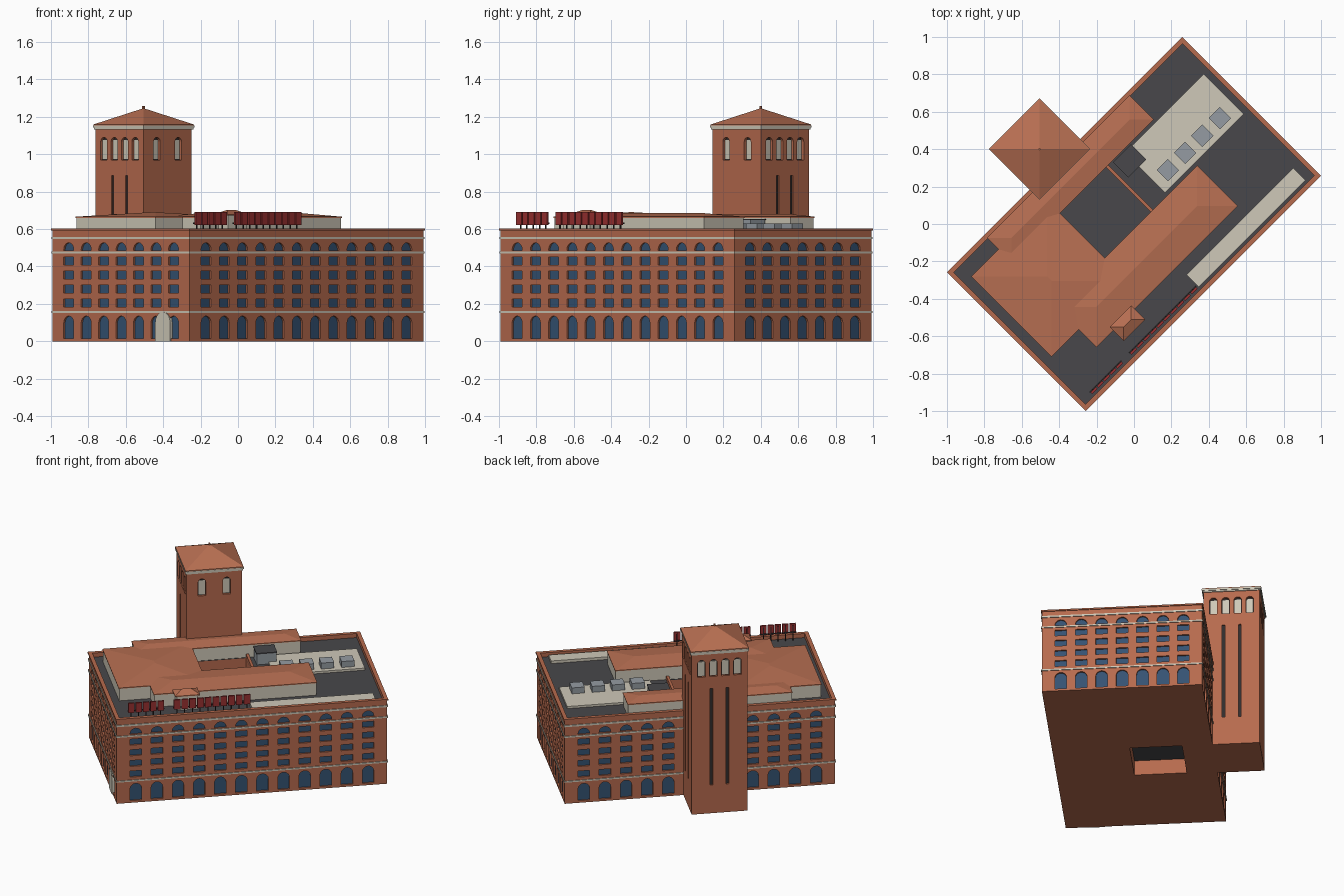
import bpy, bmesh, math
from mathutils import Matrix, Vector

if "Cube" in bpy.data.objects:
    bpy.data.objects.remove(bpy.data.objects["Cube"])

# Everything is laid out in plan axes (u long, v short) and turned 45 degrees at the end
TURN = Matrix.Rotation(math.pi / 4, 4, 'Z')
U, V = 0.884, 0.518                      # half size of the walls
COURT = (-0.24, 0.108, -0.018, 0.32)     # light court
TU, TV, TH = -0.074, 0.64, 0.182         # tower centre and half width


def material(name, r, g, b):
    m = bpy.data.materials.new(name)
    m.diffuse_color = (r, g, b, 1)
    m.use_nodes = True
    m.node_tree.nodes["Principled BSDF"].inputs["Base Color"].default_value = m.diffuse_color
    return m


BRICK = material("brick", 0.47, 0.145, 0.075)
ROOF = material("roof_tile", 0.48, 0.16, 0.085)
PALE = material("pale_stone", 0.62, 0.58, 0.48)
GLASS = material("glass", 0.035, 0.085, 0.17)
DECK = material("dark_deck", 0.065, 0.064, 0.07)
DARK = material("dark_recess", 0.03, 0.025, 0.025)
RED = material("red_metal", 0.32, 0.03, 0.03)
GREY = material("grey_metal", 0.3, 0.33, 0.36)


def finish(name, bm, mat):
    bmesh.ops.recalc_face_normals(bm, faces=bm.faces)
    bm.transform(TURN)
    me = bpy.data.meshes.new(name)
    bm.to_mesh(me)
    bm.free()
    if mat:
        me.materials.append(mat)
    ob = bpy.data.objects.new(name, me)
    bpy.context.collection.objects.link(ob)
    return ob


def loft(bm, a, b):
    """Closed solid between two loops of equal length."""
    va, vb = [bm.verts.new(p) for p in a], [bm.verts.new(p) for p in b]
    n = len(va)
    bm.faces.new(va)
    bm.faces.new(vb)
    for i in range(n):
        j = (i + 1) % n
        bm.faces.new((va[i], va[j], vb[j], vb[i]))


def rect(r, z):
    u0, u1, v0, v1 = r
    return [(u0, v0, z), (u1, v0, z), (u1, v1, z), (u0, v1, z)]


def square(cu, cv, hu, hv):
    return (cu - hu, cu + hu, cv - hv, cv + hv)


def boxes(name, mat, items):
    bm = bmesh.new()
    for r, z0, z1 in items:
        loft(bm, rect(r, z0), rect(r, z1))
    return finish(name, bm, mat)


def ring(name, mat, outer, inner, z0, z1):
    bm = bmesh.new()
    loops = [[bm.verts.new(p) for p in rect(r, z)]
             for r, z in ((outer, z0), (outer, z1), (inner, z1), (inner, z0))]
    for k in range(4):
        a, b = loops[k], loops[(k + 1) % 4]
        for i in range(4):
            j = (i + 1) % 4
            bm.faces.new((a[i], a[j], b[j], b[i]))
    return finish(name, bm, mat)


def hip(name, r, z0, z1, lip=0.006):
    """Hipped roof with a thin eave; square plans become pyramids."""
    u0, u1, v0, v1 = r
    h = min(u1 - u0, v1 - v0) / 2
    bm = bmesh.new()
    base = [bm.verts.new(p) for p in rect(r, z0)]
    eave = [bm.verts.new(p) for p in rect(r, z0 + lip)]
    top = [bm.verts.new(p) for p in rect((u0 + h, u1 - h, v0 + h, v1 - h), z1)]
    bm.faces.new(base)
    for a, b in ((base, eave), (eave, top)):
        for i in range(4):
            j = (i + 1) % 4
            bm.faces.new((a[i], a[j], b[j], b[i]))
    bmesh.ops.remove_doubles(bm, verts=bm.verts, dist=1e-5)
    return finish(name, bm, ROOF)


def outline(s, w, z0, z1, arched):
    h = w / 2
    if not arched:
        return [(s - h, z0), (s + h, z0), (s + h, z1), (s - h, z1)]
    arc = [(s + h * math.cos(math.pi * i / 10), z1 - h + h * math.sin(math.pi * i / 10))
           for i in range(11)]
    return [(s - h, z0), (s + h, z0)] + arc


def faces_of(cu, cv, hu, hv):
    """Middle of each wall and its outward direction."""
    return {k: (Vector((cu + n[0] * hu, cv + n[1] * hv, 0)), Vector((n[0], n[1], 0)))
            for k, n in {"-u": (-1, 0), "+u": (1, 0), "-v": (0, -1), "+v": (0, 1)}.items()}


def panel(bm, face, pts, d0, d1):
    o, n = face
    t = Vector((abs(n.y), abs(n.x), 0))
    loft(bm, *[[o + t * s + n * d + Vector((0, 0, z)) for s, z in pts] for d in (d0, d1)])


def cut(ob, bm):
    cutter = finish("cutter", bm, None)
    cutter.hide_render = True
    mod = ob.modifiers.new("openings", 'BOOLEAN')
    mod.operation, mod.solver, mod.object = 'DIFFERENCE', 'EXACT', cutter
    bpy.context.view_layer.objects.active = ob
    bpy.ops.object.modifier_apply(modifier=mod.name)
    bpy.data.objects.remove(cutter)


# Main block around the court, with recessed windows
walls = ring("main_walls", BRICK, square(0, 0, U, V), COURT, 0, 0.57)
rows = [(0.015, 0.135, True), (0.182, 0.225, False), (0.258, 0.3, False),
        (0.333, 0.376, False), (0.409, 0.451, False), (0.485, 0.527, True)]
cutter, glass = bmesh.new(), bmesh.new()
sides = faces_of(0, 0, U, V)
for key, face in sides.items():
    n, step = (7, 0.132) if "u" in key else (12, 0.138)
    for i in range(n):
        s = (i - (n - 1) / 2) * step
        if key == "+v" and abs(s - TU) < TH + 0.04:
            continue                     # hidden by the tower
        for z0, z1, arched in rows:
            pts = outline(s, 0.076, z0, z1, arched)
            panel(cutter, face, pts, -0.014, 0.01)
            panel(glass, face, pts, -0.02, -0.011)
cut(walls, cutter)
finish("window_glass", glass, GLASS)

# Belts, cornice and parapet
full, inner = square(0, 0, U + 0.005, V + 0.005), square(0, 0, U - 0.02, V - 0.02)
for name, z0, z1 in (("lower_belt", 0.152, 0.162), ("upper_belt", 0.47, 0.48),
                     ("cornice", 0.546, 0.558)):
    ring(name, PALE, full, square(0, 0, U - 0.005, V - 0.005), z0, z1)
ring("parapet", BRICK, square(0, 0, U, V), inner, 0.57, 0.592)
ring("parapet_cap", BRICK, square(0, 0, U + 0.006, V + 0.006), inner, 0.592, 0.602)
ring("roof_deck", DECK, inner, COURT, 0.568, 0.573)
boxes("court_floor", DECK, [(COURT, 0.105, 0.12)])
boxes("court_parapet", BRICK, [((0.108, 0.126, -0.018, 0.32), 0.57, 0.6)])

# Entrance
door = bmesh.new()
panel(door, sides["-u"], outline(-0.32, 0.112, 0, 0.157, True), -0.02, 0.006)
finish("entrance", door, PALE)

# Rooftop storey: pale walls with hipped roofs
for name, r, top in (("west_attic", (-0.813, -0.24, -0.19, 0.417), 0.69),
                     ("front_attic", (-0.608, 0.46, -0.325, -0.018), 0.685),
                     ("back_attic", (-0.608, 0.47, 0.32, 0.503), 0.68)):
    u0, u1, v0, v1 = r
    e = 0.004
    boxes(name, PALE, [((u0 + e, u1 - e, v0 + e, v1 - e), 0.57, 0.66)])
    hip(name + "_roof", r, 0.66, top)
boxes("pavilion", PALE, [((-0.47, -0.33, -0.395, -0.3), 0.57, 0.672)])
hip("pavilion_roof", (-0.482, -0.318, -0.403, -0.297), 0.672, 0.703)

# Rooftop plant
boxes("plant_platform", PALE, [((0.235, 0.83, 0, 0.303), 0.57, 0.588)])
boxes("side_platform", PALE, [((0.007, 0.813, -0.483, -0.39), 0.57, 0.592)])
boxes("cooling_units", GREY, [(square(u, 0.076, 0.042, 0.042), 0.588, 0.63)
                              for u in (0.332, 0.462, 0.592, 0.725)])
boxes("stair_head", GREY, [((0.158, 0.288, 0.2, 0.31), 0.57, 0.648)])
boxes("stair_head_cap", DECK, [((0.155, 0.291, 0.197, 0.313), 0.648, 0.655)])

# Row of plain red roof panels on posts
slabs, posts = [], []
for u0, u1, n in ((-0.805, -0.565, 5), (-0.508, 0.0, 10)):
    p = (u1 - u0) / n
    for i in range(n):
        c = u0 + p * (i + 0.5)
        slabs.append((square(c, -0.478, p * 0.42, 0.006), 0.622, 0.69))
        posts.append((square(c, -0.47, 0.003, 0.003), 0.57, 0.68))
    posts.append(((u0, u1, -0.472, -0.466), 0.628, 0.634))
boxes("roof_panels", RED, slabs)
boxes("roof_panel_frame", DARK, posts)

# Tower with arched belfry openings and slits
tower = boxes("tower", BRICK, [(square(TU, TV, TH, TH), 0, 1.135)])
cutter, dark, louvre = bmesh.new(), bmesh.new(), bmesh.new()
for key, face in faces_of(TU, TV, TH, TH).items():
    t0 = TV if "u" in key else TU
    offs = (-0.081, 0.081) if key == "-v" else [(i - 1.5) * 0.0785 for i in range(4)]
    for s in offs:
        pts = outline(s, 0.05, 0.97, 1.09, True)
        panel(cutter, face, pts, -0.02, 0.01)
        panel(dark, face, pts, -0.03, -0.016)
        panel(louvre, face, outline(s, 0.042, 0.974, 1.075, False), -0.02, -0.012)
    if key != "-v":
        for s in (-0.053, 0.053):
            pts = outline(s, 0.018, 0.2, 0.885, False)
            panel(cutter, face, pts, -0.012, 0.01)
            panel(dark, face, pts, -0.02, -0.009)
cut(tower, cutter)
finish("tower_recesses", dark, DARK)
finish("belfry_louvres", louvre, PALE)
boxes("tower_cornice", PALE, [(square(TU, TV, 0.188, 0.188), 1.132, 1.142),
                              (square(TU, TV, 0.192, 0.192), 1.142, 1.153)])
hip("tower_roof", square(TU, TV, 0.19, 0.19), 1.153, 1.246)
boxes("finial", ROOF, [(square(TU, TV, 0.005, 0.005), 1.235, 1.257)])
